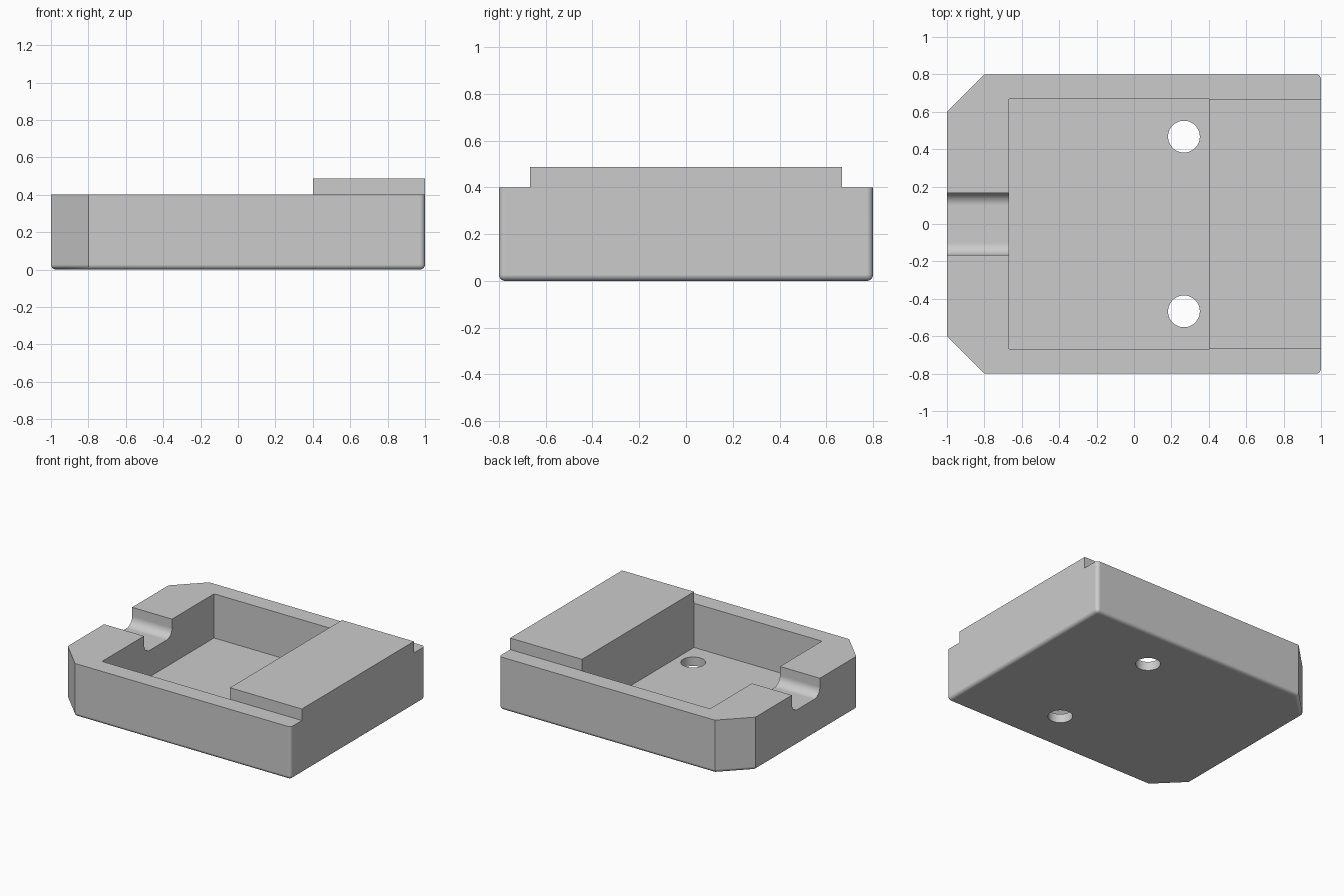
import bpy, bmesh, math
from mathutils import Vector

if "Cube" in bpy.data.objects:
    bpy.data.objects.remove(bpy.data.objects["Cube"], do_unlink=True)

TOP, RIM, FLOOR = 0.487, 0.4, 0.067
HALF = 0.667        # half width of the pocket and raised block
STEP = 0.4          # x where the raised block begins

grey = bpy.data.materials.new("plain grey")
grey.use_nodes = True
grey.diffuse_color = (0.6, 0.6, 0.6, 1)
grey.node_tree.nodes["Principled BSDF"].inputs["Base Color"].default_value = (0.6, 0.6, 0.6, 1)


def extrude(name, outline, direction, round_edges=None):
    """Solid made by sweeping a closed outline along a direction."""
    bm = bmesh.new()
    face = bm.faces.new([bm.verts.new(p) for p in outline])
    swept = bmesh.ops.extrude_face_region(bm, geom=[face])["geom"]
    bmesh.ops.translate(bm, vec=Vector(direction),
                        verts=[v for v in swept if isinstance(v, bmesh.types.BMVert)])
    bmesh.ops.recalc_face_normals(bm, faces=bm.faces)
    if round_edges:
        bmesh.ops.bevel(bm, geom=[e for e in bm.edges if round_edges(e)], offset=0.027,
                        segments=6, profile=0.5, affect='EDGES')
    mesh = bpy.data.meshes.new(name)
    bm.to_mesh(mesh)
    bm.free()
    mesh.materials.append(grey)
    obj = bpy.data.objects.new(name, mesh)
    bpy.context.collection.objects.link(obj)
    return obj


def box(name, x0, x1, y0, y1, z0, z1):
    return extrude(name, [(x0, y0, z0), (x1, y0, z0), (x1, y1, z0), (x0, y1, z0)],
                   (0, 0, z1 - z0))


def rounded(edge):
    """Bottom rim and the two upright edges at the square end."""
    a, b = (v.co for v in edge.verts)
    return max(a.z, b.z) < 0.01 or (min(a.x, b.x) > 0.99 and abs(a.z - b.z) > 0.1)


# Body: rectangle with two clipped corners
outline = [(-1, -0.6, 0), (-0.8, -0.8, 0), (1, -0.8, 0),
           (1, 0.8, 0), (-0.8, 0.8, 0), (-1, 0.6, 0)]
body = extrude("tray_body", outline, (0, 0, TOP), rounded)

# Cutters that leave the raised block standing, and the pocket
cutters = [box("rim_cutter", -1.2, STEP, -1, 1, RIM, 0.7),
           box("left_ledge_cutter", 0.2, 1.2, HALF, 1, RIM, 0.7),
           box("right_ledge_cutter", 0.2, 1.2, -1, -HALF, RIM, 0.7),
           box("pocket_cutter", -HALF, STEP, -HALF, HALF, FLOOR, 0.7)]

# Channel through the end wall, with rounded bottom corners
width, depth, r, n = 0.167, 0.267, 0.067, 8
arc = [(width - r + r * math.cos(t), depth + r - r * math.sin(t))
       for t in (i * math.pi / 2 / n for i in range(n + 1))]
half = [(width, 0.7)] + arc
section = half + [(-y, z) for y, z in reversed(half)]
cutters.append(extrude("channel_cutter", [(-1.2, y, z) for y, z in section], (0.8, 0, 0)))

# Two round holes through the floor
for side, name in ((1, "left"), (-1, "right")):
    ring = [(0.267 + 0.085 * math.cos(a), side * 0.467 + 0.085 * math.sin(a), -0.2)
            for a in (i * math.tau / 48 for i in range(48))]
    cutters.append(extrude(name + "_hole_cutter", ring, (0, 0, 0.5)))

bpy.ops.object.select_all(action='DESELECT')
bpy.context.view_layer.objects.active = body
body.select_set(True)
for cutter in cutters:
    cut = body.modifiers.new(cutter.name, 'BOOLEAN')
    cut.operation, cut.solver, cut.object = 'DIFFERENCE', 'EXACT', cutter
    bpy.ops.object.modifier_apply(modifier=cut.name)
    bpy.data.objects.remove(cutter, do_unlink=True)

# Merge leftover seams on flat faces, then shade
bm = bmesh.new()
bm.from_mesh(body.data)
bmesh.ops.remove_doubles(bm, verts=bm.verts, dist=0.0001)
bmesh.ops.dissolve_limit(bm, angle_limit=0.01, verts=bm.verts, edges=bm.edges)
bm.to_mesh(body.data)
bm.free()
bpy.ops.object.shade_smooth_by_angle(angle=math.radians(30))
weighted = body.modifiers.new("even_shading", 'WEIGHTED_NORMAL')
weighted.keep_sharp = True
